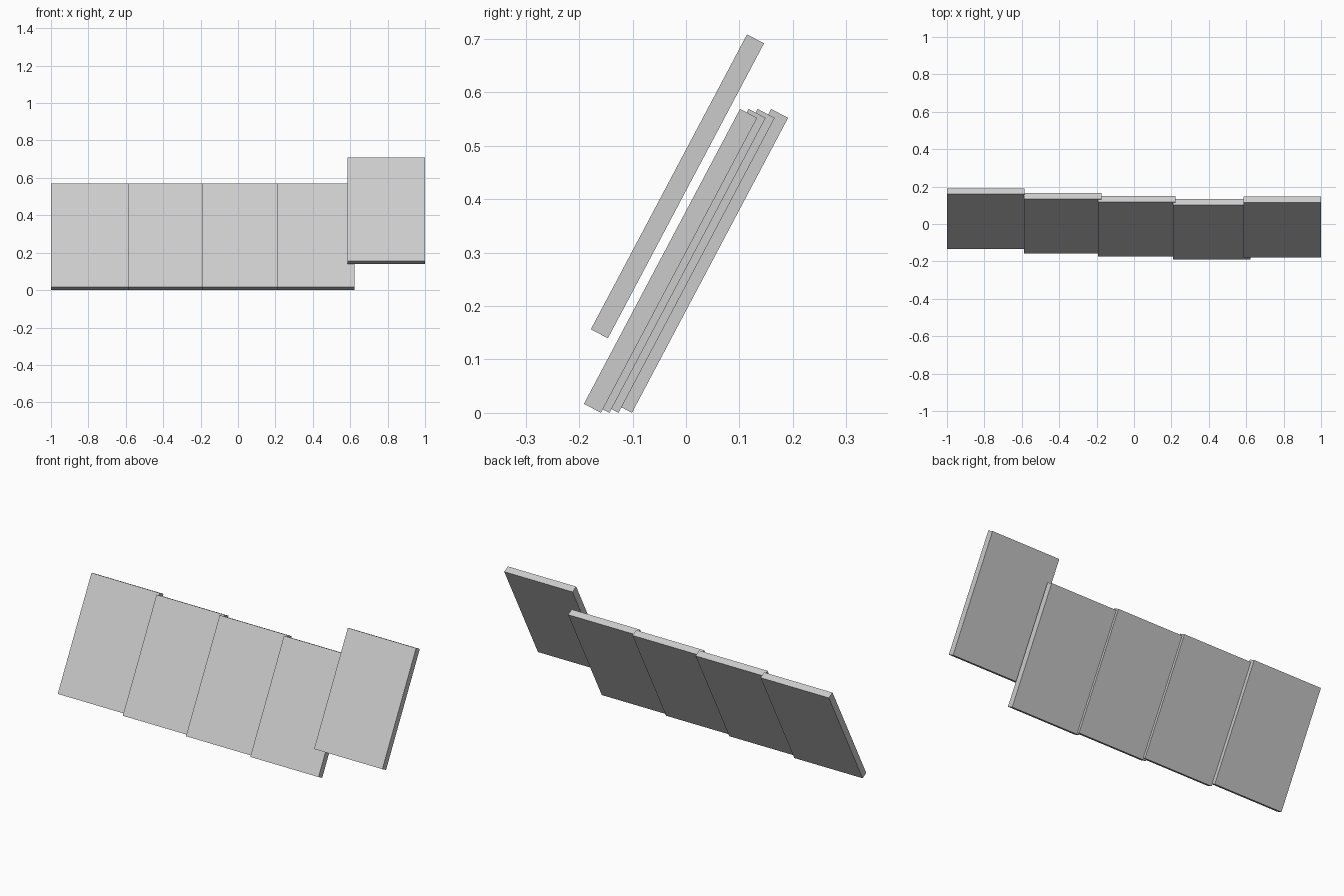
import bpy
from math import radians

if "Cube" in bpy.data.objects:
    bpy.data.objects.remove(bpy.data.objects["Cube"])

WIDTH, THICK, LENGTH = 0.414, 0.036, 0.6245
TILT = radians(-27.9)  # top edge leans towards +y


def panel(name, left, y, z):
    """Flat slab placed by its left edge and its centre."""
    bpy.ops.mesh.primitive_cube_add(size=1, location=(left + WIDTH / 2, y, z),
                                    rotation=(TILT, 0, 0))
    ob = bpy.context.object
    ob.name = name
    ob.scale = (WIDTH, THICK, LENGTH)
    bpy.ops.object.transform_apply(location=False, rotation=False, scale=True)


# Row of overlapping leaning panels, each slightly further forward
row = [(-1.0, 0.029), (-0.588, 0.004), (-0.193, -0.013), (0.208, -0.029)]
for i, (left, y) in enumerate(row, 1):
    panel(f"leaning_panel_{i}", left, y, 0.2845)

# Raised end panel in front of the row
panel("raised_panel", 0.586, -0.016, 0.424)
